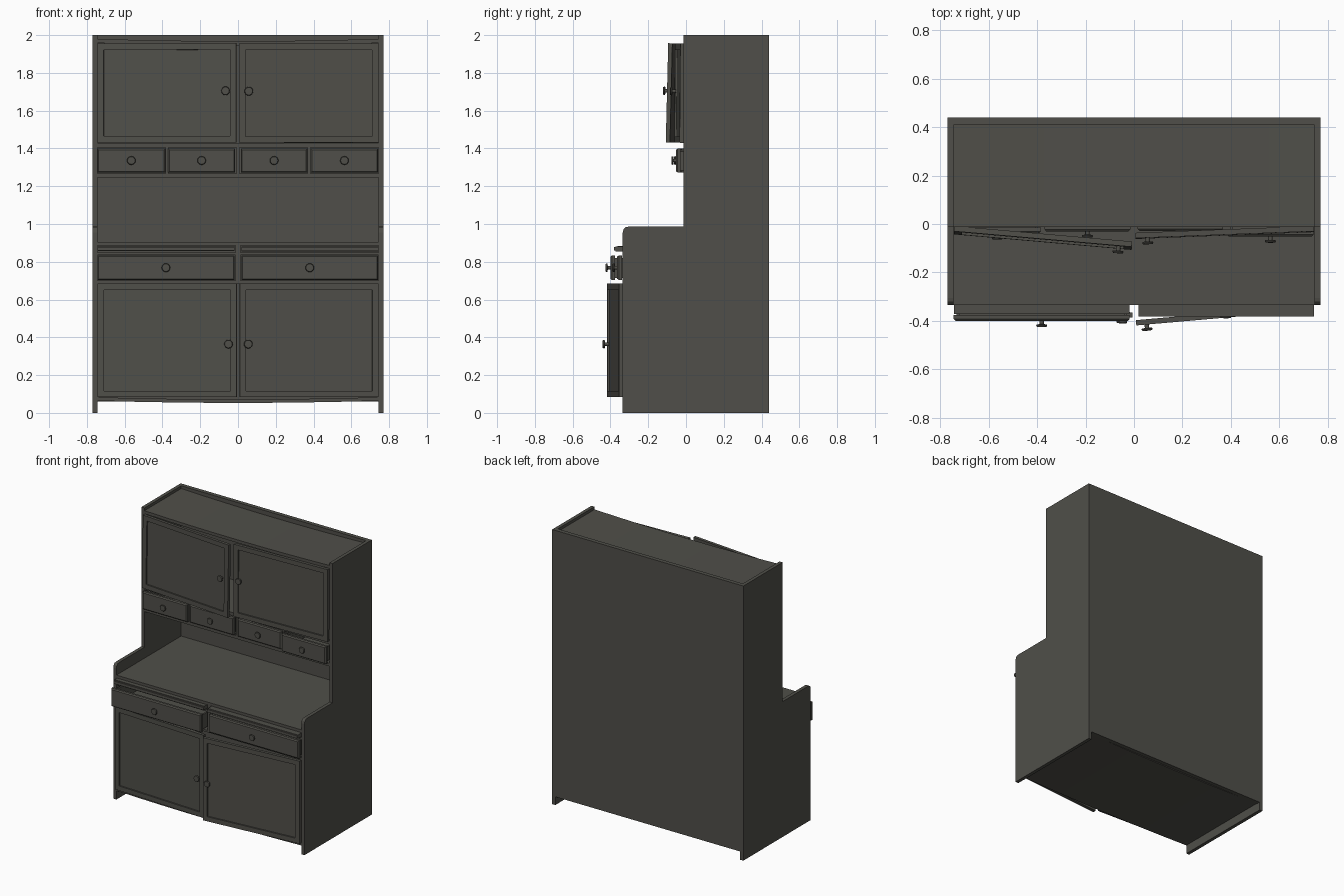
import bpy, bmesh, math
from mathutils import Matrix, Vector

if "Cube" in bpy.data.objects:
    bpy.data.objects.remove(bpy.data.objects["Cube"])

paint = bpy.data.materials.new("dark olive grey")
paint.diffuse_color = (0.08, 0.078, 0.067, 1)
paint.use_nodes = True
paint.node_tree.nodes["Principled BSDF"].inputs["Base Color"].default_value = paint.diffuse_color


def finish(name, bm, mat=Matrix()):
    bm.transform(mat)
    bmesh.ops.recalc_face_normals(bm, faces=bm.faces)
    me = bpy.data.meshes.new(name)
    bm.to_mesh(me)
    bm.free()
    ob = bpy.data.objects.new(name, me)
    bpy.context.collection.objects.link(ob)
    me.materials.append(paint)
    return ob


def add_box(bm, x0, x1, y0, y1, z0, z1):
    m = Matrix.Translation(((x0 + x1) / 2, (y0 + y1) / 2, (z0 + z1) / 2)) \
        @ Matrix.Diagonal((abs(x1 - x0), abs(y1 - y0), abs(z1 - z0), 1))
    return bmesh.ops.create_cube(bm, size=1, matrix=m)["verts"]


def front_face(bm):
    bm.normal_update()
    return min(bm.faces, key=lambda f: f.normal.y)


def box(name, *dims):
    bm = bmesh.new()
    add_box(bm, *dims)
    return finish(name, bm)


def board(name, y0, y1, z0, z1, sag=0.0):
    """Full-width board that may droop in the middle."""
    bm = bmesh.new()
    add_box(bm, -0.745, 0.745, y0, y1, z0, z1)
    if sag:
        long_edges = [e for e in bm.edges
                      if abs(e.verts[0].co.x - e.verts[1].co.x) > 1]
        bmesh.ops.subdivide_edges(bm, edges=long_edges, cuts=7,
                                  use_grid_fill=True)
        for v in bm.verts:
            v.co.z -= sag * (1 - (v.co.x / 0.745) ** 2)
    return finish(name, bm)


def knob(name, mat):
    """Turned knob whose axis points to -y."""
    prof = [(0, 0.004), (0.009, 0.004), (0.009, -0.014), (0.021, -0.015),
            (0.023, -0.019), (0.020, -0.025), (0, -0.026)]
    bm = bmesh.new()
    vs = [bm.verts.new((r, y, 0)) for r, y in prof]
    es = [bm.edges.new(p) for p in zip(vs, vs[1:])]
    bmesh.ops.spin(bm, geom=vs + es, cent=(0, 0, 0), axis=(0, 1, 0),
                   angle=math.tau, steps=16)
    bmesh.ops.remove_doubles(bm, verts=bm.verts, dist=1e-5)
    ob = finish(name, bm, mat)
    for p in ob.data.polygons:
        p.use_smooth = len(p.vertices) == 4
    ob.data.set_sharp_from_angle(angle=math.radians(35))


def door(name, s, y, z0, z1, swing, tilt=0.0, knob_x=0.055):
    """Framed door on the s side, hinged at the outer edge and ajar."""
    w, h = 0.738, z1 - z0
    mat = Matrix.Translation((s * 0.743, y, z1)) \
        @ Matrix.Rotation(math.radians(-tilt), 4, 'X') \
        @ Matrix.Rotation(s * math.radians(swing), 4, 'Z')
    bm = bmesh.new()
    add_box(bm, min(0, -s * w), max(0, -s * w), -0.022, 0, -h, 0)
    f = front_face(bm)
    bmesh.ops.inset_region(bm, faces=[f], thickness=0.048)
    r = bmesh.ops.extrude_face_region(bm, geom=[f])
    bmesh.ops.delete(bm, geom=[f], context='FACES_ONLY')
    for v in r["geom"]:
        if isinstance(v, bmesh.types.BMVert):
            v.co.y += 0.010
    # free-side frame post is wider because it carries the knob
    inner = -s * (w - 0.048)
    for v in bm.verts:
        if abs(v.co.x - inner) < 1e-4:
            v.co.x += s * 0.03
    finish(name, bm, mat)
    knob(name + "_knob", mat @ Matrix.Translation(
        (-s * (0.743 - knob_x), -0.022, -h / 2 + 0.01 * (z0 > 1) - 0.02 * (z0 < 1))))


def drawer(name, x0, x1, z0, z1, yf, depth):
    """Drawer with a chamfered front at yf and an open box behind."""
    bm = bmesh.new()
    add_box(bm, x0, x1, yf + 0.008, yf + 0.024, z0, z1)
    f = front_face(bm)
    bmesh.ops.inset_region(bm, faces=[f], thickness=0.010)
    for v in f.verts:
        v.co.y = yf
    finish(name + "_front", bm)
    bm = bmesh.new()
    a, b, y0, y1 = x0 + 0.012, x1 - 0.012, yf + 0.023, yf + depth
    bot, top = z0 + 0.01, z1 - 0.015
    add_box(bm, a, b, y0, y1, bot, bot + 0.01)
    add_box(bm, a, a + 0.012, y0, y1, bot, top)
    add_box(bm, b - 0.012, b, y0, y1, bot, top)
    add_box(bm, a, b, y1 - 0.012, y1, bot, top)
    finish(name + "_box", bm)
    knob(name + "_knob", Matrix.Translation(((x0 + x1) / 2, yf, (z0 + z1) / 2)))


# side panels with stepped profile and eased counter corner
outline = [(-0.335, 0), (-0.335, 0.955), (-0.331, 0.972), (-0.32, 0.983),
           (-0.305, 0.986), (-0.012, 0.986), (-0.012, 2), (0.44, 2), (0.44, 0)]
for s, label in ((-1, "left"), (1, "right")):
    bm = bmesh.new()
    f = bm.faces.new([bm.verts.new((s * 0.745, y, z)) for y, z in outline])
    r = bmesh.ops.extrude_face_region(bm, geom=[f])
    for v in r["geom"]:
        if isinstance(v, bmesh.types.BMVert):
            v.co.x = s * 0.77
    finish(label + "_side_panel", bm)

# carcass boards
box("back_panel", -0.745, 0.745, 0.41, 0.44, 0.06, 2.0)
board("top_board", -0.012, 0.41, 1.958, 1.98, 0.012)
board("upper_cupboard_floor", -0.012, 0.41, 1.405, 1.428)
board("niche_ceiling", -0.012, 0.41, 1.245, 1.268)
board("worktop", -0.335, 0.41, 0.886, 0.906)
board("drawer_top_rail", -0.335, 0.41, 0.836, 0.85)
board("drawer_floor", -0.335, 0.41, 0.686, 0.70)
board("bottom_board", -0.335, 0.41, 0.064, 0.083, 0.011)

# dividers
for i, x in enumerate((-0.377, 0, 0.377)):
    box(f"small_drawer_divider_{i}", x - 0.008, x + 0.008, -0.012, 0.41, 1.268, 1.405)
box("large_drawer_divider", -0.012, 0.012, -0.335, 0.41, 0.70, 0.886)

# upper and lower doors, each slightly ajar
door("upper_left_door", -1, -0.008, 1.43, 1.955, 5.0, 1.4, 0.06)
door("upper_right_door", 1, -0.008, 1.43, 1.955, 2.2, 0.4)
door("lower_left_door", -1, -0.333, 0.083, 0.685, 2.5, 0, 0.048)
door("lower_right_door", 1, -0.333, 0.083, 0.685, 5.0, 0, 0.048)

# row of small drawers
for i, (x0, x1, yf) in enumerate(((-0.745, -0.385, -0.038), (-0.37, -0.015, -0.03),
                                  (0.015, 0.367, -0.028), (0.385, 0.742, -0.052))):
    drawer(f"small_drawer_{i}", x0, x1, 1.272, 1.40, yf, 0.38)

# large drawers
drawer("large_left_drawer", -0.745, -0.018, 0.703, 0.834, -0.40, 0.6)
drawer("large_right_drawer", 0.018, 0.742, 0.703, 0.834, -0.364, 0.6)

# pull-out boards under the worktop
box("left_pullout_board", -0.743, -0.018, -0.362, 0.3, 0.857, 0.884)
box("right_pullout_board", 0.018, 0.743, -0.372, 0.3, 0.855, 0.882)
for label, x0, x1, y in (("left", -0.743, -0.018, -0.362), ("right", 0.018, 0.743, -0.372)):
    box(label + "_pullout_lip", x0, x1, y - 0.01, y, 0.859, 0.879)
